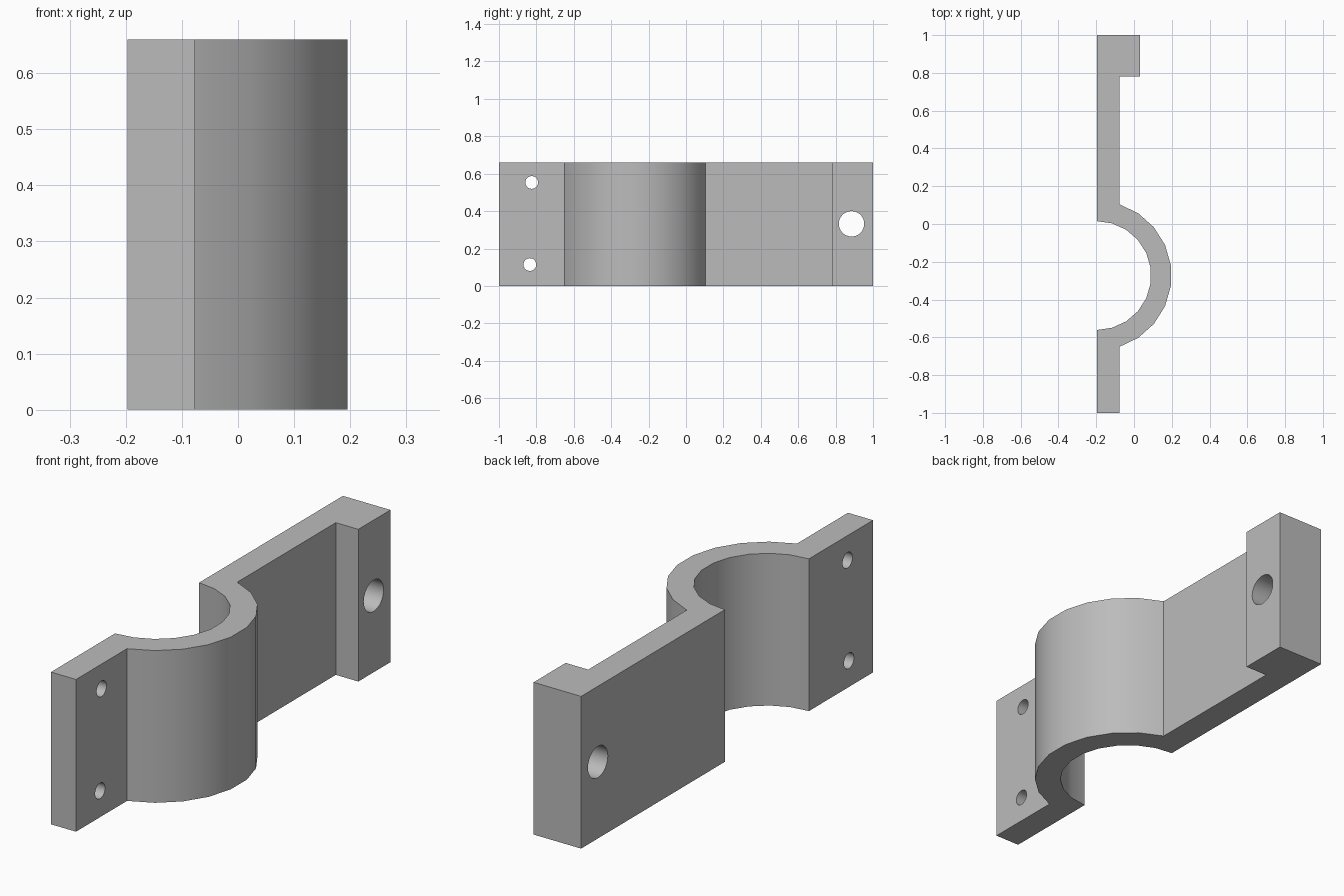
import bpy
import bmesh
from math import acos, cos, sin, pi, radians
from mathutils import Matrix

cube = bpy.data.objects.get("Cube")
if cube:
    bpy.data.objects.remove(cube, do_unlink=True)

HEIGHT = 0.66
BACK, FACE, PAD = -0.197, -0.077, 0.031   # x of back, plate face and end pad
CENTRE_Y = -0.273
INNER, OUTER = 0.288, 0.396

grey = bpy.data.materials.new("plain grey")
grey.use_nodes = True
colour = (0.5, 0.5, 0.5, 1)
grey.diffuse_color = colour
grey.node_tree.nodes["Principled BSDF"].inputs["Base Color"].default_value = colour


def arc(radius, start, end, steps):
    angles = [start + (end - start) * i / steps for i in range(steps + 1)]
    return [(BACK + radius * cos(a), CENTRE_Y + radius * sin(a)) for a in angles]


def make_object(name, bm):
    bmesh.ops.recalc_face_normals(bm, faces=bm.faces)
    mesh = bpy.data.meshes.new(name)
    bm.to_mesh(mesh)
    bm.free()
    mesh.materials.append(grey)
    obj = bpy.data.objects.new(name, mesh)
    bpy.context.collection.objects.link(obj)
    return obj


# Clamp outline: plates, half-round saddle and end pad, extruded upward
sweep = acos((FACE - BACK) / OUTER)
outline = [(BACK, -1), (FACE, -1)]
outline += arc(OUTER, -sweep, sweep, 9)
outline += [(FACE, 0.78), (PAD, 0.78), (PAD, 1), (BACK, 1)]
outline += arc(INNER, pi / 2, -pi / 2, 11)

bm = bmesh.new()
base = bm.faces.new([bm.verts.new((x, y, 0)) for x, y in outline])
top = bmesh.ops.extrude_face_region(bm, geom=[base], use_keep_orig=True)
moved = [v for v in top["geom"] if isinstance(v, bmesh.types.BMVert)]
bmesh.ops.translate(bm, verts=moved, vec=(0, 0, HEIGHT))
clamp = make_object("clamp_bracket", bm)

# Bolt hole through the pad and two screw holes through the short plate
bm = bmesh.new()
for y, z, radius in [(0.885, 0.332, 0.068), (-0.825, 0.553, 0.034), (-0.835, 0.114, 0.034)]:
    bmesh.ops.create_cone(
        bm, cap_ends=True, segments=32, radius1=radius, radius2=radius, depth=1,
        matrix=Matrix.Translation((0, y, z)) @ Matrix.Rotation(pi / 2, 4, "Y"))
cutter = make_object("hole_cutter", bm)
cutter.hide_render = True
cutter.hide_viewport = True

holes = clamp.modifiers.new("holes", "BOOLEAN")
holes.operation = "DIFFERENCE"
holes.solver = "EXACT"
holes.object = cutter

# Bake the holes in, then smooth the curved walls
bpy.context.view_layer.update()
graph = bpy.context.evaluated_depsgraph_get()
clamp_mesh = bpy.data.meshes.new_from_object(clamp.evaluated_get(graph))
clamp.modifiers.clear()
clamp.data = clamp_mesh
bpy.data.objects.remove(cutter, do_unlink=True)

bpy.ops.object.select_all(action="DESELECT")
clamp.select_set(True)
bpy.context.view_layer.objects.active = clamp
bpy.ops.object.shade_smooth_by_angle(angle=radians(30))
